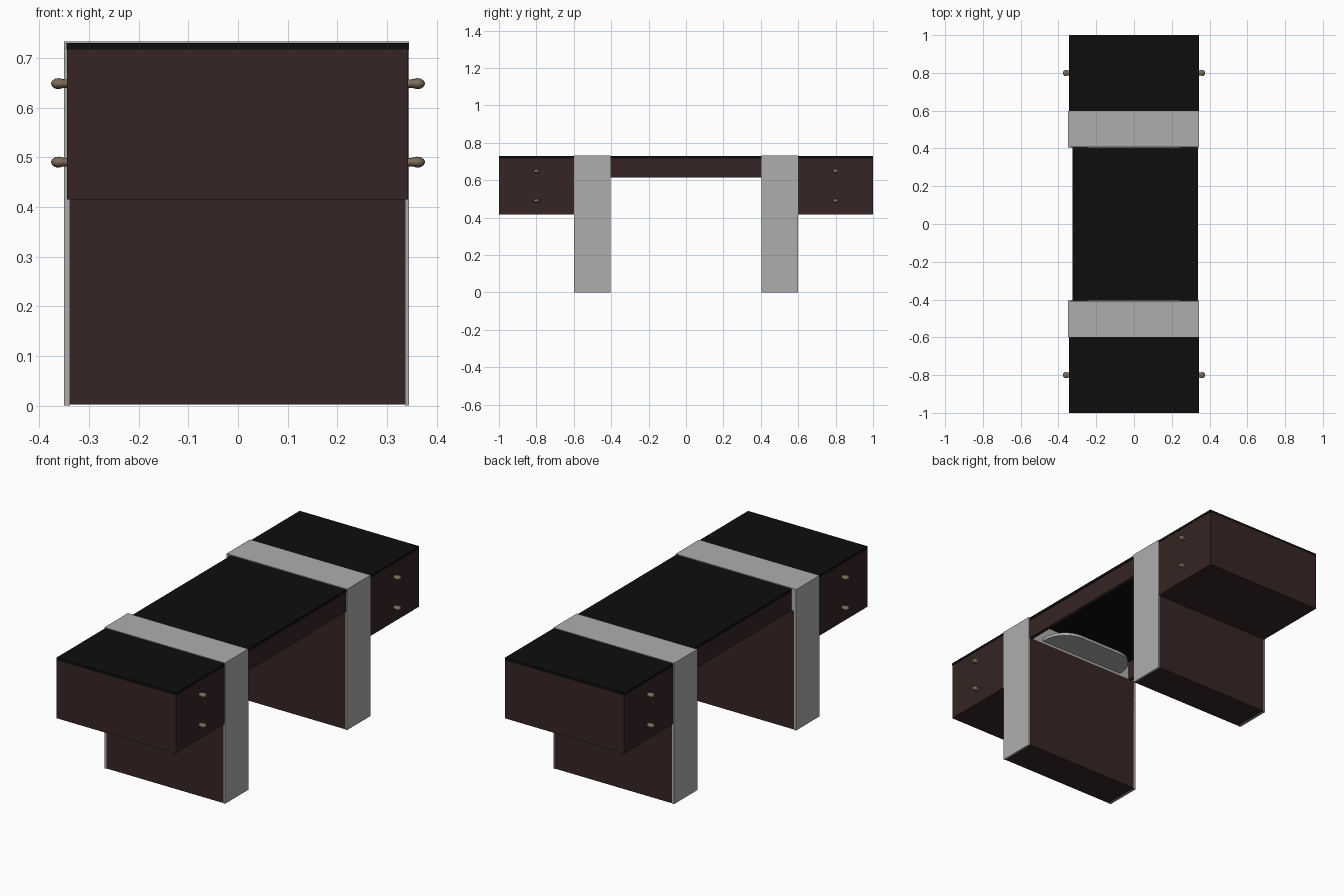
import bpy, bmesh, math

if "Cube" in bpy.data.objects:
    bpy.data.objects.remove(bpy.data.objects["Cube"])


def material(name, rgb):
    m = bpy.data.materials.new(name)
    m.diffuse_color = (*rgb, 1)
    m.use_nodes = True
    m.node_tree.nodes["Principled BSDF"].inputs["Base Color"].default_value = m.diffuse_color
    return m


BROWN = material("dark brown wood", (0.037, 0.018, 0.018))
BLACK = material("black top", (0.004, 0.004, 0.004))
GREY = material("light grey metal", (0.42, 0.42, 0.42))
KNOB = material("bronze knob", (0.20, 0.15, 0.105))


def finish(name, bm, mat):
    bmesh.ops.recalc_face_normals(bm, faces=bm.faces)
    me = bpy.data.meshes.new(name)
    bm.to_mesh(me)
    bm.free()
    me.materials.append(mat)
    ob = bpy.data.objects.new(name, me)
    bpy.context.collection.objects.link(ob)
    return ob


def box(name, x, y, z, mat):
    """Box from (min, max) pairs."""
    bm = bmesh.new()
    bmesh.ops.create_cube(bm, size=1)
    for v in bm.verts:
        for i, (a, b) in enumerate((x, y, z)):
            v.co[i] = a if v.co[i] < 0 else b
    return finish(name, bm, mat)


def span(s, a, b):
    return tuple(sorted((s * a, s * b)))


def knob(name, s, y, z):
    # lathed profile (distance from centre line, radius)
    profile = [(0.338, 0.008), (0.352, 0.009), (0.360, 0.011),
               (0.368, 0.010), (0.374, 0.006), (0.376, 0.002)]
    n = 16
    bm = bmesh.new()
    rings = []
    for x, r in profile:
        rings.append([bm.verts.new((s * x, y + 1.5 * r * math.cos(2 * math.pi * i / n),
                                    z + r * math.sin(2 * math.pi * i / n))) for i in range(n)])
    for a, b in zip(rings, rings[1:]):
        for i in range(n):
            bm.faces.new((a[i], a[(i + 1) % n], b[(i + 1) % n], b[i]))
    bm.faces.new(rings[-1])
    for f in bm.faces:
        f.smooth = True
    return finish(name, bm, KNOB)


def rounded_shelf(name, s):
    # plate under the top whose inner corners are rounded
    hw, edge, r = 0.25, 0.26, 0.13
    pts = [(hw, 0.41)]
    for c in (1, -1):
        for i in range(9):
            a = math.pi / 2 * i / 8
            if c < 0:
                a = math.pi / 2 - a
            pts.append((c * (hw - r + r * math.cos(a)), edge + r - r * math.sin(a)))
    pts.append((-hw, 0.41))
    bm = bmesh.new()
    f = bm.faces.new([bm.verts.new((x, s * y, 0.63)) for x, y in pts])
    ext = bmesh.ops.extrude_face_region(bm, geom=[f])
    for v in ext["geom"]:
        if isinstance(v, bmesh.types.BMVert):
            v.co.z += 0.015
    return finish(name, bm, GREY)


# Middle span: top board and two side aprons
box("middle_top", (-0.325, 0.34), (-0.405, 0.405), (0.715, 0.73), BLACK)
box("right_apron", (0.32, 0.338), (-0.405, 0.405), (0.615, 0.716), BROWN)
box("left_apron", (-0.323, -0.305), (-0.405, 0.405), (0.615, 0.716), BROWN)

for s, end in ((-1, "front"), (1, "back")):
    # Leg panel wrapped by a grey band over the sides and top
    box(end + "_leg_panel", (-0.339, 0.337), span(s, 0.405, 0.599), (0.002, 0.617), BROWN)
    box(end + "_leg_band_top", (-0.349, 0.343), span(s, 0.407, 0.599), (0.617, 0.733), GREY)
    box(end + "_leg_band_right", (0.336, 0.344), span(s, 0.405, 0.599), (0, 0.733), GREY)
    box(end + "_leg_band_left", (-0.35, -0.338), span(s, 0.405, 0.599), (0, 0.733), GREY)
    # Overhanging end cabinet and its black top
    box(end + "_cabinet", (-0.344, 0.342), span(s, 0.597, 1.0), (0.415, 0.717), BROWN)
    box(end + "_cabinet_top", (-0.345, 0.343), span(s, 0.597, 1.0), (0.717, 0.73), BLACK)
    rounded_shelf(end + "_under_shelf", s)
    # Drawer knobs on both sides
    for side, sn in ((-1, "left"), (1, "right")):
        for z, zn in ((0.49, "lower"), (0.648, "upper")):
            knob(f"{end}_{sn}_{zn}_knob", side, s * 0.8, z)
